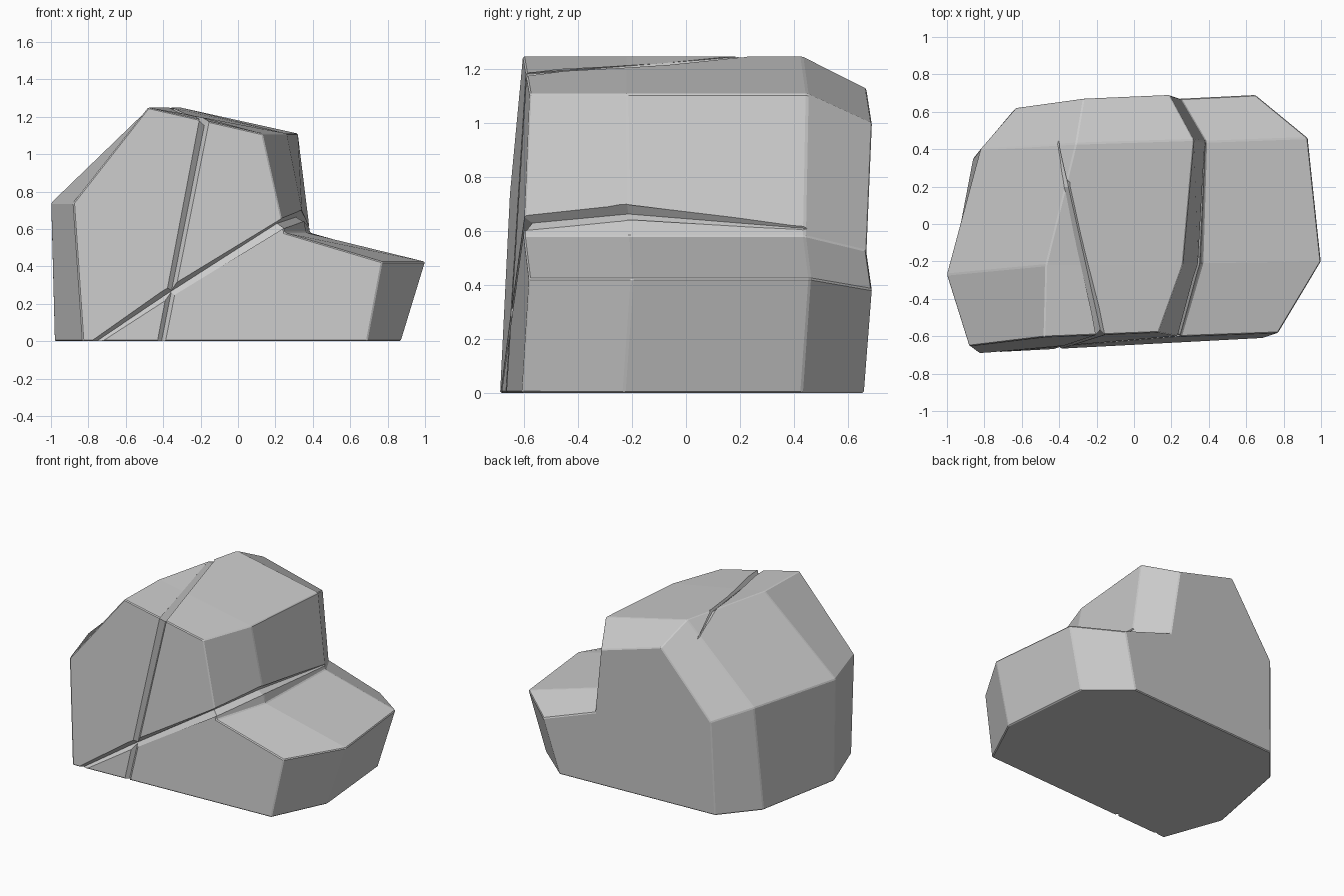
import bpy
import bmesh
from mathutils import Vector

if "Cube" in bpy.data.objects:
    bpy.data.objects.remove(bpy.data.objects["Cube"])


def link_mesh(name, bm):
    bmesh.ops.recalc_face_normals(bm, faces=bm.faces)
    mesh = bpy.data.meshes.new(name)
    bm.to_mesh(mesh)
    bm.free()
    obj = bpy.data.objects.new(name, mesh)
    bpy.context.collection.objects.link(obj)
    return obj


def loft(name, rings):
    """Skin closed rings of equal length and cap both ends."""
    bm = bmesh.new()
    loops = [[bm.verts.new(p) for p in ring] for ring in rings]
    n = len(loops[0])
    for a, b in zip(loops, loops[1:]):
        for i in range(n):
            j = (i + 1) % n
            bm.faces.new((a[i], a[j], b[j], b[i]))
    bm.faces.new(loops[0])
    bm.faces.new(loops[-1])
    return link_mesh(name, bm)


def crack(name, path):
    """Diamond-section cutter; path holds (point, outward direction, size)."""
    pts = [Vector(p) for p, _, _ in path]
    rings = []
    for i, (_, out, size) in enumerate(path):
        before = (pts[i] - pts[i - 1]).normalized() if i else Vector()
        after = (pts[i + 1] - pts[i]).normalized() if i + 1 < len(pts) else Vector()
        tangent = (before + after).normalized()
        out = Vector(out)
        side = tangent.cross(out).normalized() * size
        rings.append([pts[i] + side, pts[i] + out * size,
                      pts[i] - side, pts[i] - out * size])
    cutter = loft(name, rings)
    cutter.hide_render = True
    cutter.display_type = 'WIRE'
    return cutter


def front(x, z):
    """Point on the sloping front face."""
    return (x, -0.646 + 0.053 * x + 0.053 * z, z)


# Stepped rock: base left, shoulder, crown left, crown right, step, toe, base right
outline = [(-0.83, 0), (-0.88, 0.74), (-0.48, 1.25), (0.13, 1.11),
           (0.25, 0.58), (0.77, 0.425), (0.69, 0)]
sections = [
    [front(x, z) for x, z in outline],
    [(-0.98, -0.28, 0), (-1.0, -0.27, 0.74), (-0.47, -0.22, 1.25), (0.26, -0.22, 1.11),
     (0.365, -0.21, 0.58), (1.0, -0.20, 0.425), (0.87, -0.23, 0)],
    [(-0.86, 0.35, 0), (-0.82, 0.40, 0.74), (-0.31, 0.43, 1.25), (0.32, 0.45, 1.11),
     (0.385, 0.44, 0.58), (0.93, 0.46, 0.425), (0.81, 0.43, 0)],
    [(-0.65, 0.60, 0), (-0.63, 0.62, 0.67), (-0.27, 0.67, 1.13), (0.19, 0.69, 1.0),
     (0.25, 0.67, 0.525), (0.65, 0.69, 0.385), (0.54, 0.66, 0)],
]
rock = loft("rock", sections)

# Worn edges
bevel = rock.modifiers.new("worn_edges", 'BEVEL')
bevel.width = 0.006
bevel.segments = 1
bevel.limit_method = 'ANGLE'
bevel.angle_limit = 0.2

# Cracks across the front, over the crown and along the step
steep_crack = crack("steep_crack_cutter", [
    (front(-0.415, -0.03), (0, -1, 0), 0.022),
    (front(-0.18, 1.182), (0, -1, 1), 0.028),
    ((-0.355, 0.20, 1.25), (-0.2, 0, 1), 0.02),
    ((-0.41, 0.46, 1.14), (-0.7, 0, 0.7), 0.006),
])
slanted_crack = crack("slanted_crack_cutter", [
    (front(-0.80, -0.03), (0, -1, 0), 0.016),
    (front(-0.40, 0.24), (0, -1, 0), 0.026),
    (front(0.239, 0.63), (1, -1, 0), 0.03),
    ((0.343, -0.22, 0.67), (1, -0.2, 0.2), 0.032),
    ((0.382, 0.45, 0.61), (1, 0, 0.1), 0.006),
])
for cutter in (steep_crack, slanted_crack):
    cut = rock.modifiers.new(cutter.name, 'BOOLEAN')
    cut.operation = 'DIFFERENCE'
    cut.solver = 'EXACT'
    cut.object = cutter
